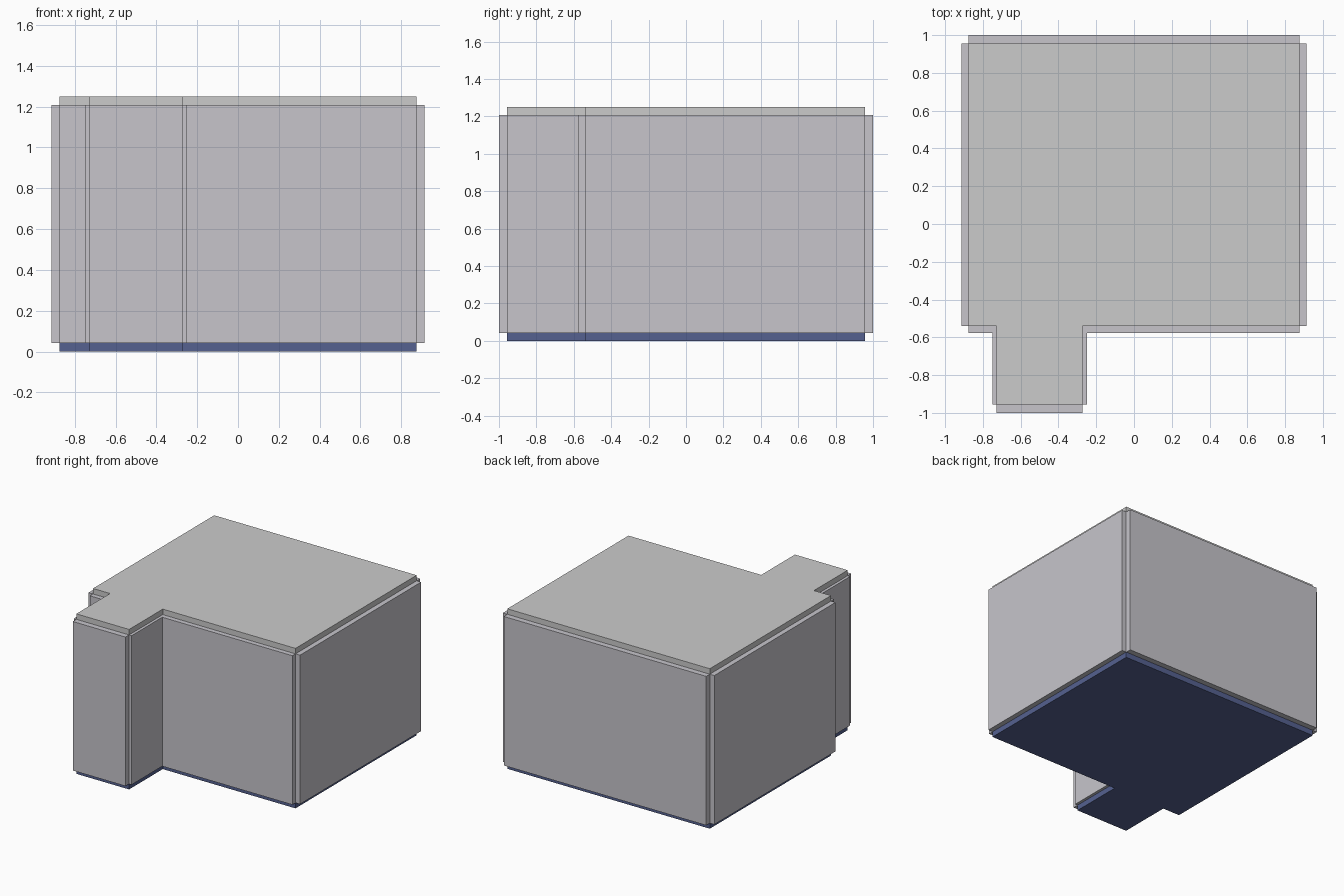
import bpy, bmesh

if "Cube" in bpy.data.objects:
    bpy.data.objects.remove(bpy.data.objects["Cube"])

# Room outline: main block with a smaller bay at the front left
X, YB, YF = 0.875, 0.956, -0.54
BL, BR, BY = -0.728, -0.272, -0.956
OUTLINE = [(-X, YB), (-X, YF), (BL, YF), (BL, BY), (BR, BY), (BR, YF), (X, YF), (X, YB)]
Z0, Z1, ZTOP = 0.043, 1.207, 1.25
T, TX, TB = 0.044, 0.039, 0.022  # panel depths: main y, main x, bay sides
TF = 0.038                       # front wall depth


def material(name, rgb):
    m = bpy.data.materials.new(name)
    m.diffuse_color = (*rgb, 1)
    m.use_nodes = True
    m.node_tree.nodes["Principled BSDF"].inputs["Base Color"].default_value = m.diffuse_color
    return m


def slab(name, points, z0, z1, mat=None):
    """Extrude a flat outline from z0 to z1."""
    bm = bmesh.new()
    face = bm.faces.new([bm.verts.new((x, y, z0)) for x, y in points])
    top = bmesh.ops.extrude_face_region(bm, geom=[face])["geom"]
    bmesh.ops.translate(bm, vec=(0, 0, z1 - z0),
                        verts=[v for v in top if isinstance(v, bmesh.types.BMVert)])
    bmesh.ops.recalc_face_normals(bm, faces=bm.faces)
    mesh = bpy.data.meshes.new(name)
    bm.to_mesh(mesh)
    bm.free()
    obj = bpy.data.objects.new(name, mesh)
    bpy.context.collection.objects.link(obj)
    if mat:
        mesh.materials.append(mat)
    return obj


blue = material("floor_blue", (0.09, 0.12, 0.28))
pale = material("wall_pale", (0.57, 0.56, 0.60))

# Floor and roof share the room outline
slab("floor", OUTLINE, 0, Z0, blue)
slab("roof", OUTLINE, Z1, ZTOP)

# Wall panels sit just outside each edge, leaving notched corners
panels = {
    "back_wall": (-X, X, YB, YB + T),
    "left_wall": (-X - TX, -X, YF, YB),
    "right_wall": (X, X + TX, YF, YB),
    "front_wall_left": (-X, BL - TB, YF - TF, YF),
    "front_wall_right": (BR + TB, X, YF - TF, YF),
    "bay_left_wall": (BL - TB, BL, BY, YF),
    "bay_right_wall": (BR, BR + TB, BY, YF),
    "bay_front_wall": (BL, BR, BY - T, BY),
}
for name, (x0, x1, y0, y1) in panels.items():
    slab(name, [(x0, y0), (x1, y0), (x1, y1), (x0, y1)], Z0, Z1, pale)
